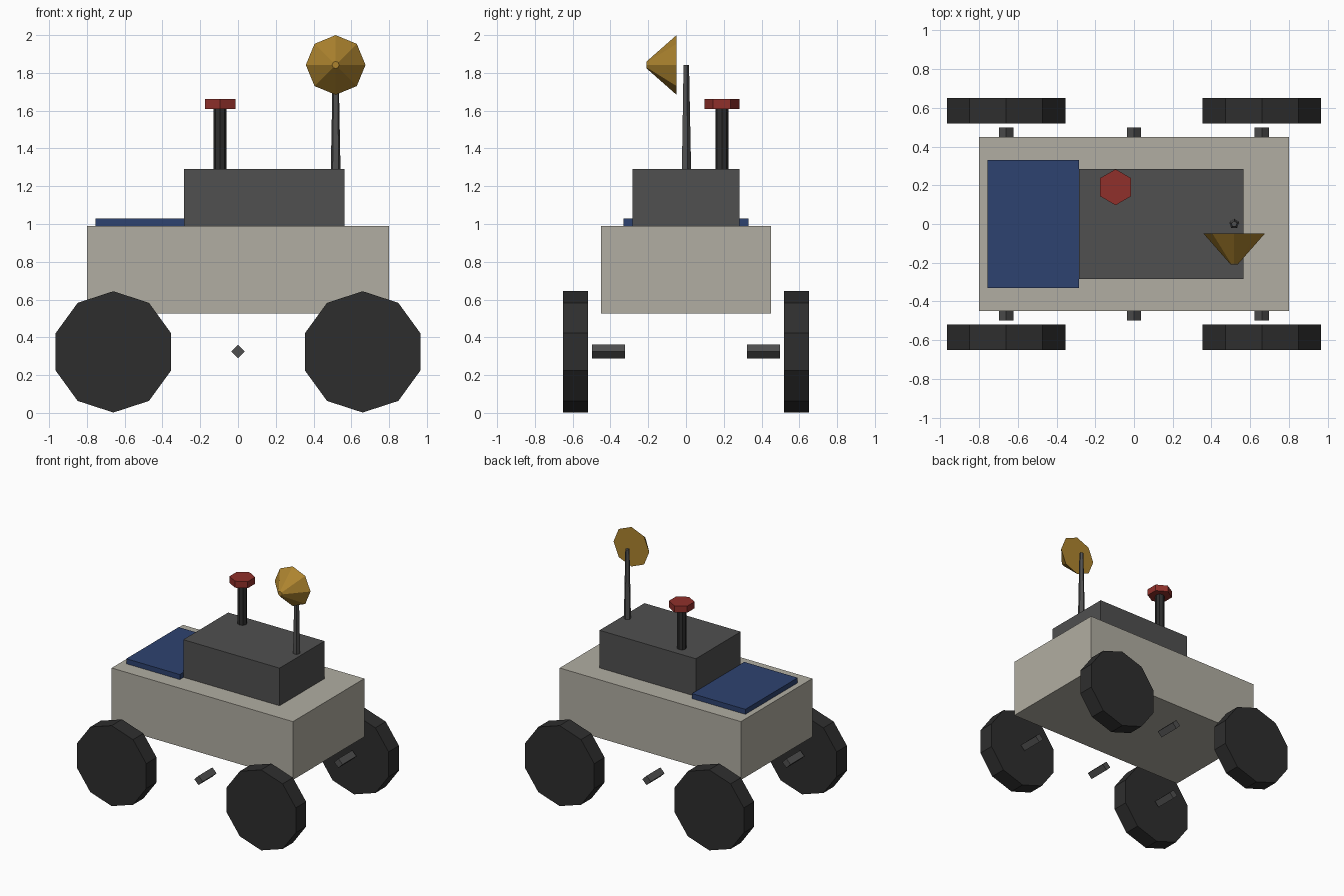
import bpy
import math
from mathutils import Vector

cube = bpy.data.objects.get("Cube")
if cube:
    bpy.data.objects.remove(cube, do_unlink=True)


def material(name, rgb):
    mat = bpy.data.materials.new(name)
    mat.use_nodes = True
    color = (*rgb, 1.0)
    mat.diffuse_color = color
    mat.node_tree.nodes["Principled BSDF"].inputs["Base Color"].default_value = color
    return mat


stone = material("warm grey", (0.44, 0.42, 0.36))
slate = material("mid grey", (0.08, 0.08, 0.08))
rubber = material("dark rubber", (0.027, 0.027, 0.027))
blue = material("solar blue", (0.027, 0.055, 0.16))
red = material("signal red", (0.28, 0.03, 0.024))
gold = material("dish gold", (0.42, 0.23, 0.028))


def finish(name, mat):
    obj = bpy.context.object
    obj.name = obj.data.name = name
    obj.data.materials.append(mat)
    return obj


def box(name, low, high, mat):
    low, high = Vector(low), Vector(high)
    bpy.ops.mesh.primitive_cube_add(size=1, location=(low + high) / 2)
    obj = finish(name, mat)
    for v in obj.data.vertices:
        v.co *= high - low
    return obj


def prism(name, start, length, r_start, r_end, sides, mat, forward=False):
    """Straight or tapered prism running up, or towards the front."""
    axis = Vector((0, -1, 0)) if forward else Vector((0, 0, 1))
    bpy.ops.mesh.primitive_cone_add(
        vertices=sides, radius1=r_start, radius2=r_end, depth=length,
        location=Vector(start) + axis * length / 2,
        rotation=(math.pi / 2 if forward else 0, 0, 0))
    return finish(name, mat)


# Chassis, equipment deck and solar panel
box("chassis", (-0.8, -0.45, 0.525), (0.8, 0.45, 0.99), stone)
box("equipment_box", (-0.285, -0.283, 0.99), (0.565, 0.283, 1.29), slate)
box("solar_panel", (-0.755, -0.33, 0.99), (-0.283, 0.33, 1.03), blue)

# Wheels and detached axle stubs on both sides
for side, y in (("right", -1), ("left", 1)):
    for place, x in (("outer", -0.66), ("middle", 0), ("inner", 0.66)):
        prism(f"axle_{place}_{side}", (x, y * 0.41 + 0.0875, 0.325), 0.175,
              0.037, 0.037, 4, slate, forward=True)
        if x:
            prism(f"wheel_{place}_{side}", (x, y * 0.585 + 0.065, 0.323), 0.13,
                  0.321, 0.321, 10, rubber, forward=True)

# Camera mast with hexagonal head
prism("camera_post", (-0.095, 0.19, 1.29), 0.32, 0.035, 0.035, 8, rubber)
prism("camera_head", (-0.095, 0.19, 1.61), 0.052, 0.093, 0.093, 6, red)

# Antenna mast and faceted dish
prism("antenna_mast", (0.517, 0, 1.29), 0.553, 0.027, 0.016, 5, slate)
prism("antenna_dish", (0.517, -0.05, 1.842), 0.158, 0.158, 0.019, 8, gold,
      forward=True)
